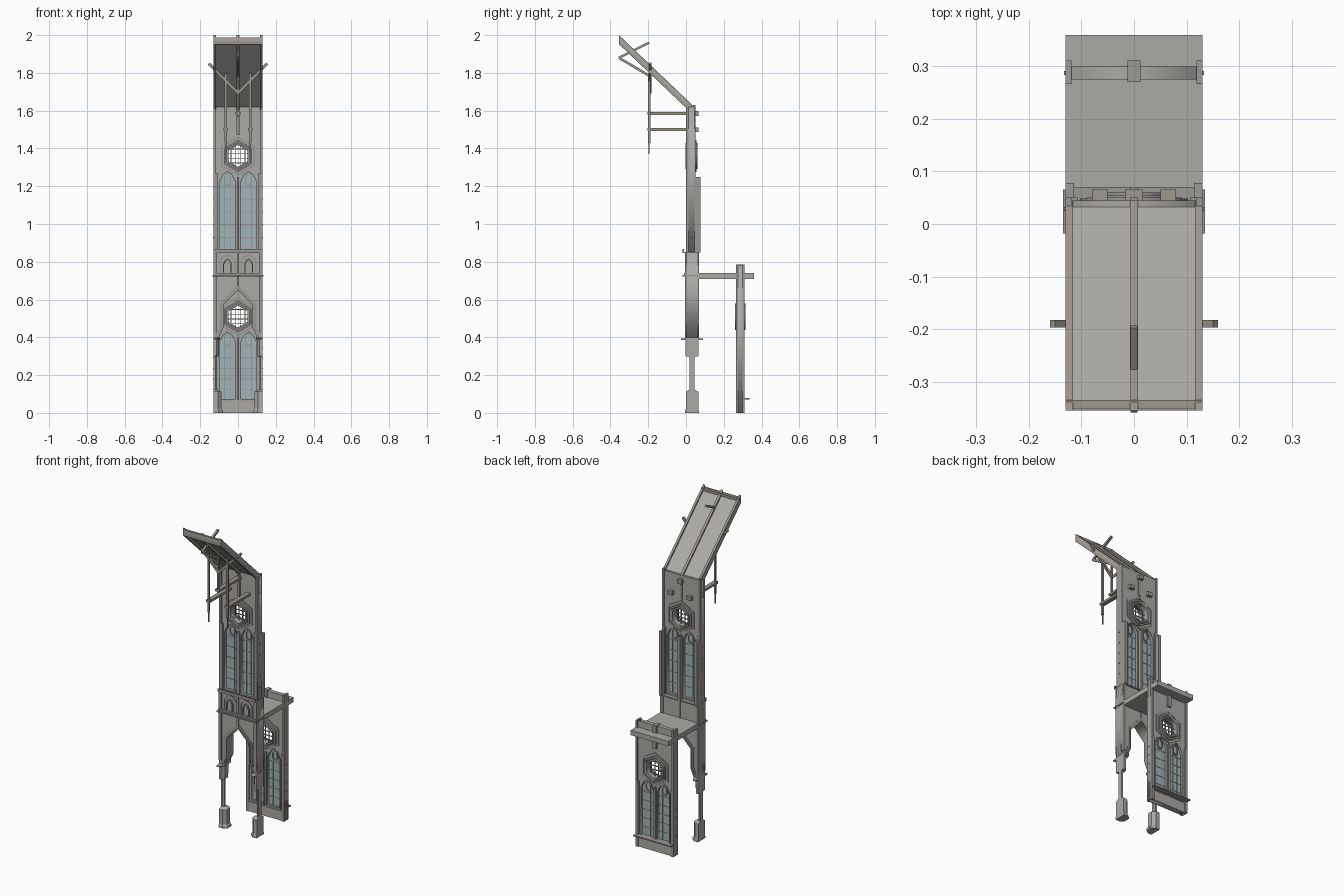
import bpy, bmesh, math
from mathutils import Vector, Matrix

if "Cube" in bpy.data.objects:
    bpy.data.objects.remove(bpy.data.objects["Cube"])


def material(name, rgb):
    m = bpy.data.materials.new(name)
    m.diffuse_color = (*rgb, 1)
    m.use_nodes = True
    m.node_tree.nodes["Principled BSDF"].inputs["Base Color"].default_value = m.diffuse_color
    return m


STONE = material("stone", (0.41, 0.40, 0.38))
TRIM = material("trim_stone", (0.33, 0.32, 0.30))
WOOD = material("timber", (0.34, 0.31, 0.27))
GLASS = material("glass", (0.36, 0.46, 0.50))


def finish(name, bm, mat):
    bmesh.ops.recalc_face_normals(bm, faces=bm.faces)
    me = bpy.data.meshes.new(name)
    bm.to_mesh(me)
    bm.free()
    me.materials.append(mat)
    ob = bpy.data.objects.new(name, me)
    bpy.context.collection.objects.link(ob)
    return ob


def boxes(name, items, mat):
    """One object from boxes (x0, x1, y0, y1, z0, z1)."""
    bm = bmesh.new()
    for x0, x1, y0, y1, z0, z1 in items:
        m = Matrix.Translation(((x0 + x1) / 2, (y0 + y1) / 2, (z0 + z1) / 2))
        m = m @ Matrix.Diagonal((x1 - x0, y1 - y0, z1 - z0, 1))
        bmesh.ops.create_cube(bm, size=1, matrix=m)
    return finish(name, bm, mat)


def mirrored(x0, x1, *rest):
    return [(x0, x1, *rest), (-x1, -x0, *rest)]


def beam(name, p0, p1, w, mat=WOOD):
    p0, p1 = Vector(p0), Vector(p1)
    d = p1 - p0
    m = Matrix.Translation((p0 + p1) / 2) @ d.to_track_quat('Z', 'Y').to_matrix().to_4x4()
    bm = bmesh.new()
    bmesh.ops.create_cube(bm, size=1, matrix=m @ Matrix.Diagonal((w, w, d.length, 1)))
    return finish(name, bm, mat)


def panel(name, loops, y0, y1, mat):
    """Upright slab: x-z outlines filled with holes, thick from y0 to y1."""
    cu = bpy.data.curves.new(name, 'CURVE')
    cu.dimensions, cu.fill_mode, cu.extrude = '2D', 'BOTH', (y1 - y0) / 2
    for pts in loops:
        s = cu.splines.new('POLY')
        s.points.add(len(pts) - 1)
        for p, (x, z) in zip(s.points, pts):
            p.co = (x, z, 0, 1)
        s.use_cyclic_u = True
    tmp = bpy.data.objects.new(name + "_outline", cu)
    bpy.context.collection.objects.link(tmp)
    bpy.context.view_layer.update()
    me = bpy.data.meshes.new_from_object(tmp.evaluated_get(bpy.context.evaluated_depsgraph_get()))
    bpy.data.objects.remove(tmp)
    me.transform(Matrix.Translation((0, (y0 + y1) / 2, 0)) @ Matrix.Rotation(math.pi / 2, 4, 'X'))
    me.materials.clear()
    me.materials.append(mat)
    bpy.context.collection.objects.link(bpy.data.objects.new(name, me))


def rect(x0, x1, z0, z1):
    return [(x0, z0), (x1, z0), (x1, z1), (x0, z1)]


def hexagon(z, r):
    return [(r * math.sin(k * math.pi / 3), z + r * math.cos(k * math.pi / 3)) for k in range(6)]


def lancet(cx, w, z0, zs, za):
    return [(cx - w, z0), (cx + w, z0), (cx + w, zs), (cx + w * .55, zs + (za - zs) * .7),
            (cx, za), (cx - w * .55, zs + (za - zs) * .7), (cx - w, zs)]


def window_wall(name, y0, y1, zb, zt, sill, rise):
    """Wall with two lancets and a hexagonal rose; rise shifts the heads up."""
    yc, zr = (y0 + y1) / 2, .51 + rise
    arches = [lancet(s * .056, .043, sill, .375 + rise, .43 + rise) for s in (-1, 1)]
    panel(name + "_wall", [rect(-.13, .13, zb, zt), *arches, hexagon(zr, .058)], y0, y1, STONE)
    # stepped rose frame
    for i, (r, p) in enumerate(((.104, .005), (.085, .010), (.07, .015))):
        panel(f"{name}_rose_ring_{i}", [hexagon(zr, r), hexagon(zr, r - .011)], y0 - p, y1 + p, TRIM)
    bars = []
    for k in (-1.5, -.5, .5, 1.5):
        o = k * .025
        h = .056 - abs(o) * .55
        v = .05 if abs(k) < 1 else .044
        bars += [(o - .002, o + .002, yc - .003, yc + .003, zr - h, zr + h),
                 (-v, v, yc - .003, yc + .003, zr + o - .002, zr + o + .002)]
    boxes(name + "_rose_lattice", bars, TRIM)
    # lancet frames, glass and tracery
    for s, side in ((-1, "left"), (1, "right")):
        c = s * .056
        panel(f"{name}_{side}_lancet_frame",
              [lancet(c, .047, sill - .004, .376 + rise, .436 + rise),
               lancet(c, .041, sill + .004, .374 + rise, .426 + rise)], y0 - .004, y1 + .004, TRIM)
        panel(f"{name}_{side}_glass", [lancet(c, .043, sill, .375 + rise, .43 + rise)],
              yc - .002, yc + .002, GLASS)
        zc = .39 + rise
        drop = [(c + x, zc + z) for x, z in ((-.010, -.035), (.010, -.035), (.018, -.02), (.018, .012),
                                             (0, .035), (-.018, .012), (-.018, -.02))]
        inner = [(c + (x - c) * .7, zc + (z - zc) * .8) for x, z in drop]
        panel(f"{name}_{side}_tracery", [drop, inner], yc - .008, yc + .008, TRIM)
    mull = []
    for x in (.041, .071):
        mull += mirrored(x - .002, x + .002, yc - .005, yc + .005, sill, .37 + rise)
    n = 5
    for k in range(1, n + 1):
        z = sill + (.345 + rise - sill) * k / n
        mull.append((-.133, .133, yc - .004, yc + .004, z - .002, z + .002))
    boxes(name + "_glazing_bars", mull, TRIM)
    boxes(name + "_centre_shaft", [(-.006, .006, y0 - .008, y1 + .008, sill, .40 + rise)], TRIM)


# outer aisle wall with buttress strips, sill and cornice
window_wall("aisle", .275, .30, 0, .78, .07, 0)
boxes("aisle_piers", mirrored(.112, .13, .266, .311, 0, .41) + mirrored(.119, .13, .266, .311, .41, .785)
      + [(-.012, .012, .27, .311, .64, .785)], TRIM)
boxes("aisle_sill", [(-.13, .13, .29, .335, .071, .078)], TRIM)
boxes("aisle_plinth", [(-.112, .112, .27, .305, 0, .06)], STONE)
boxes("aisle_roof", [(-.13, .13, .06, .36, .71, .74)], STONE)

# arcade wall above the open arch
half = [(.1, .4), (.078, .45), (.078, .57)]
arch = [(-x, z) for x, z in half] + [(0, .65)] + half[::-1]
panel("arcade_wall", [[(-.13, .4)] + arch + [(.13, .4), (.13, .85), (-.13, .85)]], .002, .063, STONE)
for i, (o, p) in enumerate(((.009, .006), (.02, .003))):
    outer = [(.1 + o, .4), (.078 + o, .452 + o * .3), (.078 + o, .57 + o * .4)]
    outer = [(-x, z) for x, z in outer] + [(0, .65 + o * 1.4)] + outer[::-1]
    panel(f"arch_moulding_{i}", [arch + outer[::-1]], .002 - p, .063 + p, TRIM)

# half piers on both sides: faceted sections (z, depth, half width)
sections = [(0, .05, .036), (.012, .05, .036), (.022, .042, .033), (.112, .042, .033), (.124, .018, .014),
            (.298, .018, .014), (.300, .028, .034), (.385, .030, .034), (.387, .036, .058),
            (.394, .036, .058), (.396, .032, .032), (.42, .032, .032)]
for s, side in ((-1, "left"), (1, "right")):
    bm, rings = bmesh.new(), []
    for z, d, h in sections:
        plan = [(.13, -h), (.13 - d * .55, -h), (.13 - d, -h * .5), (.13 - d, h * .5), (.13 - d * .55, h), (.13, h)]
        rings.append([bm.verts.new((s * x, .032 + y, z)) for x, y in plan])
    for a, b in zip(rings, rings[1:]):
        for k in range(6):
            bm.faces.new((a[k], a[k - 1], b[k - 1], b[k]))
    bm.faces.new(rings[0])
    bm.faces.new(rings[-1])
    finish(side + "_pier", bm, STONE)

# gallery band: string courses, shafts and little blind arches
boxes("gallery_strings", [(-.135, .135, -.018, .066, .722, .730), (-.13, .13, -.010, .066, .730, .740),
                          (-.13, .13, -.012, .07, .846, .853), (-.13, .13, -.018, -.010, .850, .868)], TRIM)
boxes("gallery_shafts", mirrored(.112, .13, -.006, .068, .42, .85) + [(-.006, .006, -.006, .066, .66, .85)], TRIM)
for s, side in ((-1, "left"), (1, "right")):
    for i, (w, t, p) in enumerate(((.042, 0, .004), (.024, .022, .008))):
        a = lancet(s * .056, w, .742, .81 - t, .84 - t)
        b = lancet(s * .056, w - .007, .742, .808 - t, .831 - t)
        panel(f"gallery_{side}_arch_{i}", [a, b], .002 - p, .01, TRIM)

# upper window wall with inner shafts and outer buttresses
window_wall("clerestory", .012, .045, .85, 1.62, .862, .85)
boxes("clerestory_inner_shafts", mirrored(.108, .13, .001, .05, .85, 1.27) + mirrored(.118, .13, .001, .05, 1.27, 1.63)
      + [(-.008, .008, .003, .05, 1.47, 1.6)], TRIM)
boxes("clerestory_buttresses", mirrored(.114, .13, .045, .078, .85, 1.25)
      + [(-.008, .008, .045, .07, .85, 1.24)], TRIM)


# sloping roof slab with ribs, as strips extruded across x
def roof_strip(name, x0, x1, up, down, mat):
    prof = [(.045, 1.60 + up), (.045, 1.60 - down), (-.355, 1.98 - down), (-.355, 1.98 + up)]
    bm = bmesh.new()
    a, b = [[bm.verts.new((x, y, z)) for y, z in prof] for x in (x0, x1)]
    bm.faces.new(a)
    bm.faces.new(b)
    for k in range(4):
        bm.faces.new((a[k], a[k - 1], b[k - 1], b[k]))
    finish(name, bm, mat)


roof_strip("roof_slab", -.13, .13, .008, .010, STONE)
roof_strip("roof_left_rib", -.13, -.116, .02, .028, WOOD)
roof_strip("roof_right_rib", .116, .13, .02, .028, WOOD)
roof_strip("roof_centre_rib", -.008, .008, .02, .028, WOOD)
boxes("ridge_plate", [(-.13, .13, -.355, -.335, 1.95, 1.985)], WOOD)

# hammer beams, hanging posts and braces
boxes("hammer_beams", mirrored(.052, .078, -.205, .062, 1.493, 1.507)
      + [(-.014, .014, -.205, .064, 1.578, 1.592)], WOOD)
boxes("beam_pads", mirrored(.05, .08, .04, .066, 1.488, 1.512) + [(-.016, .016, .04, .066, 1.573, 1.597)], WOOD)
for s, side in ((-1, "left"), (1, "right")):
    beam(side + "_hanging_post", (s * .065, -.195, 1.43), (s * .065, -.195, 1.80), .012)
    beam(side + "_pendant", (s * .065, -.195, 1.37), (s * .065, -.195, 1.44), .006)
    beam(side + "_cross_brace", (0, -.19, 1.695), (s * .155, -.19, 1.85), .014)
beam("centre_post", (0, -.195, 1.57), (0, -.195, 1.80), .010)
beam("upper_collar_brace", (0, -.355, 1.88), (0, -.195, 1.96), .013)
beam("lower_collar_brace", (0, -.355, 1.88), (0, -.195, 1.785), .013)
